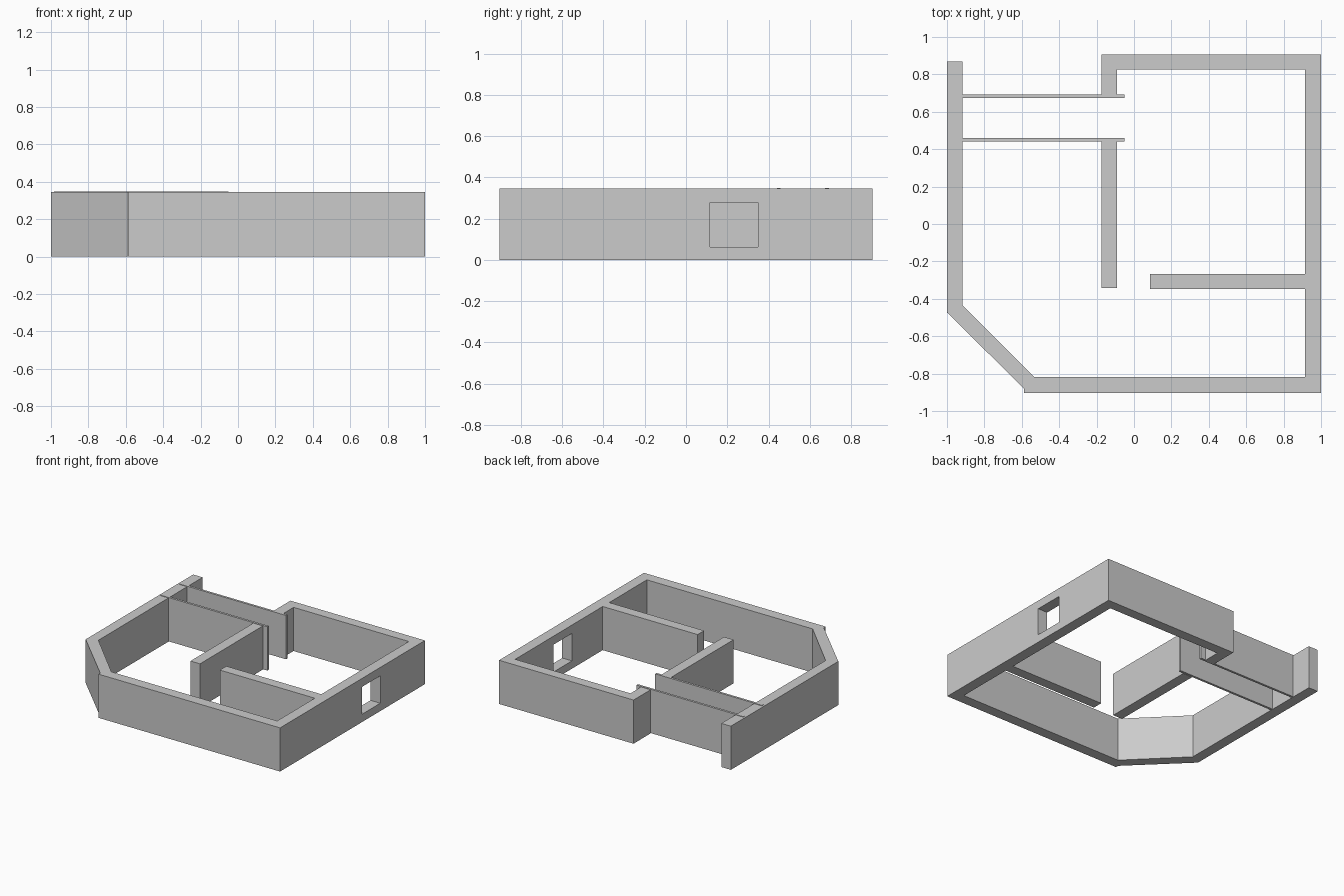
import bpy
import bmesh
from mathutils import Vector

if "Cube" in bpy.data.objects:
    bpy.data.objects.remove(bpy.data.objects["Cube"])

H = 0.345  # wall height


def prism(name, profile, offset):
    """Extrude a closed 3D profile along an offset vector."""
    bm = bmesh.new()
    face = bm.faces.new([bm.verts.new(p) for p in profile])
    ext = bmesh.ops.extrude_face_region(bm, geom=[face], use_keep_orig=True)
    verts = [g for g in ext["geom"] if isinstance(g, bmesh.types.BMVert)]
    bmesh.ops.translate(bm, verts=verts, vec=Vector(offset))
    bmesh.ops.recalc_face_normals(bm, faces=bm.faces)
    mesh = bpy.data.meshes.new(name)
    bm.to_mesh(mesh)
    bm.free()
    obj = bpy.data.objects.new(name, mesh)
    bpy.context.collection.objects.link(obj)
    return obj


def plan(name, points, z0=0.0, z1=H):
    """Wall drawn as a floor-plan outline and raised."""
    return prism(name, [(x, y, z0) for x, y in points], (0, 0, z1 - z0))


def wall(name, x0, x1, y0, y1, z0=0.0, z1=H):
    return plan(name, [(x0, y0), (x1, y0), (x1, y1), (x0, y1)], z0, z1)


# Left wall, angled corner and front wall in one mitred run
plan("left_corner_front_wall", [
    (-1, 0.868), (-1, -0.473), (-0.588, -0.88), (-0.588, -0.903),
    (0.915, -0.903), (0.915, -0.818), (-0.534, -0.818),
    (-0.917, -0.433), (-0.917, 0.868)])

# Right wall: solid front half, rear half with the window notch at its end
wall("right_wall_front", 0.915, 1, -0.903, 0.117)
w0, w1, s, t = 0.117, 0.348, 0.062, 0.278
prism("right_wall_window", [(0.915, y, z) for y, z in [
    (w0, 0), (0.905, 0), (0.905, H), (w0, H),
    (w0, t), (w1, t), (w1, s), (w0, s)]], (0.085, 0, 0))

# Back wall with its return
plan("back_wall", [
    (-0.175, 0.905), (-0.175, 0.692), (-0.092, 0.692), (-0.092, 0.825),
    (0.915, 0.825), (0.915, 0.905)])

# Interior partitions
wall("centre_partition", -0.175, -0.092, -0.343, 0.443)
wall("side_partition", 0.085, 0.915, -0.348, -0.267)

# Thin corridor panels, slightly proud of the walls
for name, y in (("corridor_panel_rear", 0.683), ("corridor_panel_front", 0.450)):
    wall(name, -0.985, -0.052, y - 0.009, y + 0.009, 0.003, 0.349)
